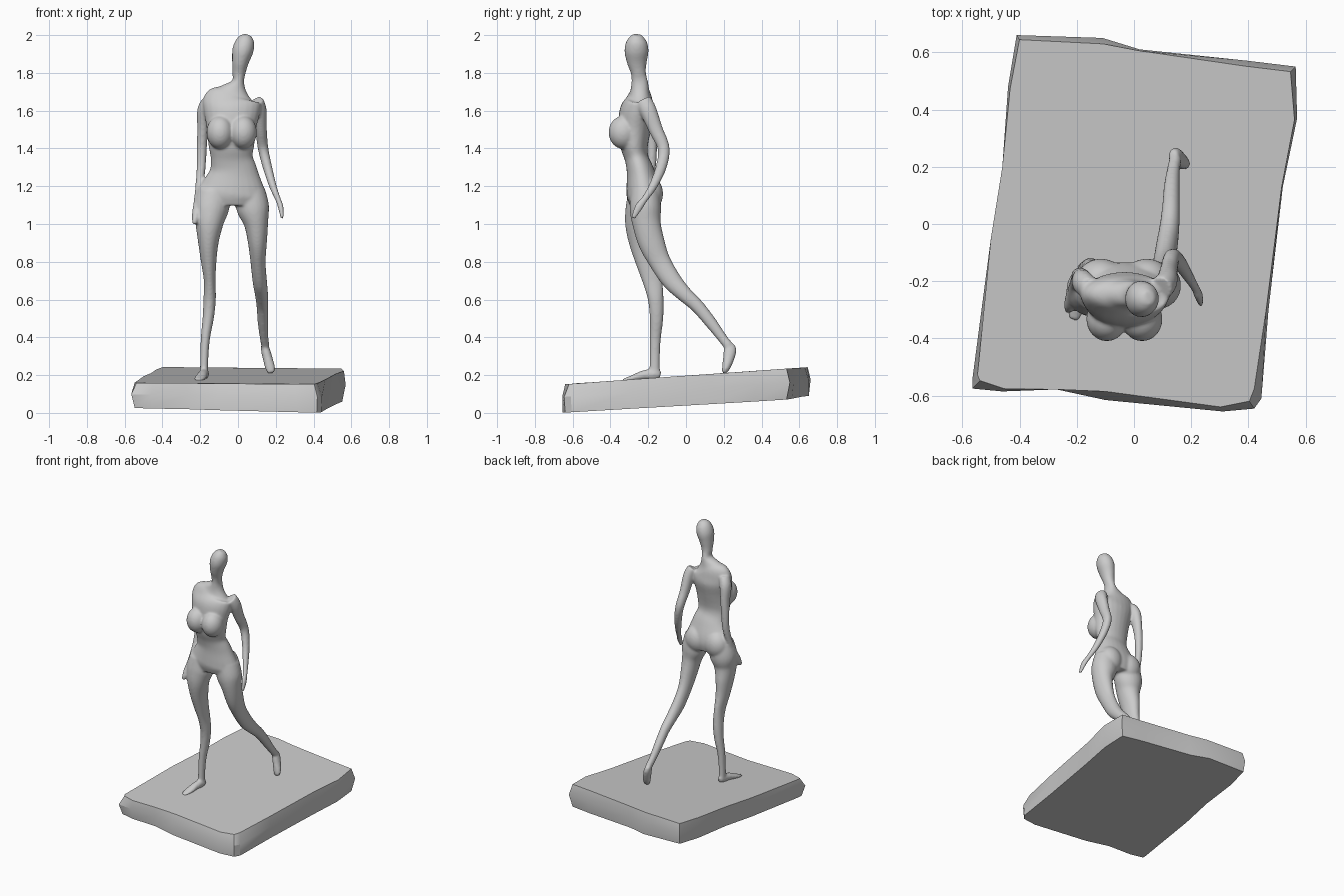
import bpy, bmesh, math
from mathutils import Vector, Matrix


def make_object(name, bm):
    bmesh.ops.recalc_face_normals(bm, faces=bm.faces[:])
    mesh = bpy.data.meshes.new(name)
    bm.to_mesh(mesh)
    bm.free()
    ob = bpy.data.objects.new(name, mesh)
    bpy.context.collection.objects.link(ob)
    return ob


def spline(points, steps=5):
    """Catmull-Rom interpolation of (x, y, z, radius_x, radius_y) sections."""
    p = [Vector(q) for q in points]
    p = [p[0]] + p + [p[-1]]
    out = []
    for i in range(1, len(p) - 2):
        a, b, c, d = p[i - 1:i + 3]
        for s in range(steps):
            t = s / steps
            out.append(0.5 * (2 * b + (c - a) * t + (2 * a - 5 * b + 4 * c - d) * t ** 2
                              + (3 * b - a - 3 * c + d) * t ** 3))
    return out + [p[-1]]


def limb(bm, points, sides=24):
    """Loft elliptical sections along a path, closed at both ends."""
    secs = spline(points)
    rings = []
    for i, s in enumerate(secs):
        t = Vector(secs[min(i + 1, len(secs) - 1)][:3]) - Vector(secs[max(i - 1, 0)][:3])
        t.normalize()
        u = Vector((1, 0, 0))
        u = (u - t * u.dot(t)).normalized()
        v = t.cross(u)
        c = Vector(s[:3])
        rx, ry = max(s[3], 0.003), max(s[4], 0.003)
        rings.append([bm.verts.new(c + u * rx * math.cos(k * math.tau / sides)
                                   + v * ry * math.sin(k * math.tau / sides))
                      for k in range(sides)])
    for a, b in zip(rings, rings[1:]):
        for k in range(sides):
            j = (k + 1) % sides
            bm.faces.new((a[k], a[j], b[j], b[k]))
    bm.faces.new(rings[0][::-1])
    bm.faces.new(rings[-1])


def lump(bm, centre, radii):
    m = Matrix.Translation(centre) @ Matrix.Diagonal((*radii, 1))
    bmesh.ops.create_uvsphere(bm, u_segments=24, v_segments=16, radius=1, matrix=m)


fig = bmesh.new()

# Torso, neck and tilted head
limb(fig, [
    (-.035, -.222, 1.10, .165, .075), (-.034, -.224, 1.15, .186, .09),
    (-.028, -.228, 1.20, .168, .088), (-.025, -.242, 1.28, .130, .073),
    (-.033, -.262, 1.35, .112, .063), (-.035, -.275, 1.42, .122, .075),
    (-.035, -.272, 1.51, .132, .088), (-.032, -.258, 1.60, .150, .092),
    (-.030, -.246, 1.66, .150, .070), (-.018, -.244, 1.70, .085, .052),
    (0, -.245, 1.75, .034, .044), (.005, -.252, 1.80, .035, .040),
    (.013, -.260, 1.86, .045, .054), (.026, -.262, 1.92, .056, .064),
    (.042, -.260, 1.97, .048, .052), (.054, -.256, 2.00, .022, .024)])

# Bust and buttocks
for x in (-.095, .028):
    lump(fig, (x, -.332, 1.485), (.072, .078, .088))
for x in (-.115, .045):
    lump(fig, (x, -.195, 1.16), (.085, .074, .095))

# Standing leg and its foot
limb(fig, [
    (-.125, -.225, 1.17, .09, .08), (-.143, -.23, 1.08, .094, .09),
    (-.152, -.24, 1.00, .074, .082), (-.157, -.225, .90, .054, .076),
    (-.155, -.205, .80, .041, .062), (-.15, -.178, .70, .031, .053),
    (-.15, -.16, .60, .033, .042), (-.158, -.156, .50, .030, .036),
    (-.172, -.162, .40, .025, .030), (-.178, -.165, .30, .022, .027),
    (-.180, -.166, .20, .022, .028)])
limb(fig, [
    (-.178, -.135, .20, .014, .018), (-.178, -.165, .205, .025, .03),
    (-.188, -.225, .20, .027, .025), (-.202, -.29, .182, .030, .015),
    (-.212, -.335, .172, .018, .008)])

# Trailing leg, bent at the knee, and its raised heel
limb(fig, [
    (.06, -.215, 1.17, .085, .078), (.08, -.215, 1.08, .086, .083),
    (.096, -.208, 1.00, .064, .075), (.103, -.182, .90, .050, .070),
    (.106, -.138, .80, .040, .058), (.115, -.075, .70, .038, .052),
    (.124, -.01, .63, .035, .042), (.129, .06, .565, .031, .036),
    (.132, .13, .48, .028, .032), (.138, .19, .40, .023, .026),
    (.145, .225, .355, .022, .026)])
limb(fig, [
    (.138, .245, .365, .016, .018), (.145, .235, .335, .024, .034),
    (.158, .225, .285, .026, .030), (.170, .212, .24, .027, .022),
    (.177, .200, .212, .018, .012)])

# Arm resting on the hip
limb(fig, [
    (-.155, -.225, 1.65, .035, .04), (-.178, -.205, 1.60, .038, .045),
    (-.186, -.188, 1.50, .030, .036), (-.192, -.180, 1.40, .027, .027),
    (-.195, -.185, 1.30, .024, .025), (-.205, -.21, 1.20, .021, .023),
    (-.216, -.24, 1.12, .019, .021), (-.222, -.275, 1.05, .022, .028),
    (-.232, -.305, 1.00, .012, .012)])

# Arm hanging free
limb(fig, [
    (.095, -.225, 1.65, .04, .045), (.115, -.200, 1.60, .037, .045),
    (.122, -.160, 1.50, .031, .038), (.133, -.118, 1.40, .028, .032),
    (.156, -.132, 1.30, .025, .029), (.185, -.175, 1.20, .020, .023),
    (.212, -.22, 1.13, .015, .018), (.226, -.25, 1.09, .015, .022),
    (.234, -.28, 1.03, .009, .012)])

figure = make_object("figure", fig)

# Fuse all body parts into one sculpted skin
rm = figure.modifiers.new("fuse", 'REMESH')
rm.mode = 'VOXEL'
rm.voxel_size = 0.007
rm.use_smooth_shade = True
sm = figure.modifiers.new("soften", 'SMOOTH')
sm.factor = 0.5
sm.iterations = 10

# Rough tilted slab: x, y, how far the top and bottom edges are worn inwards
outline = [
    (-.565, -.575, .03, .02), (-.46, -.585, .01, .01), (-.27, -.578, 0, 0),
    (-.10, -.615, .03, 0), (.31, -.655, .015, 0), (.42, -.645, .025, .005),
    (.445, -.61, .035, .005), (.47, -.30, .01, 0), (.52, .13, .005, 0),
    (.57, .37, .01, .02), (.565, .55, .02, .02), (.40, .57, .02, .01),
    (.02, .61, .005, 0), (-.11, .65, .02, 0), (-.41, .66, .015, .01),
    (-.44, .48, .01, 0), (-.46, .20, 0, 0), (-.50, -.05, 0, 0),
    (-.565, -.545, .02, .02)]
slab = bmesh.new()
rings = [[], [], []]
for x, y, wear_top, wear_bottom in outline:
    z_top = .197 + .068 * y
    z_bottom = max(0, .049 + .06 * y - .02 * x)
    for ring, wear, z in zip(rings, (wear_bottom, 0, wear_top),
                             (z_bottom, z_bottom * .45 + z_top * .55, z_top)):
        ring.append(slab.verts.new((x * (1 - wear * 1.6), y * (1 - wear * 1.6), z)))
n = len(outline)
for a, b in zip(rings, rings[1:]):
    for k in range(n):
        j = (k + 1) % n
        slab.faces.new((a[k], a[j], b[j], b[k]))
slab.faces.new(rings[0][::-1])
slab.faces.new(rings[2])
base = make_object("base_slab", slab)

bpy.ops.object.select_all(action='DESELECT')
base.select_set(True)
bpy.context.view_layer.objects.active = base
bpy.ops.object.shade_smooth_by_angle(angle=math.radians(30))
